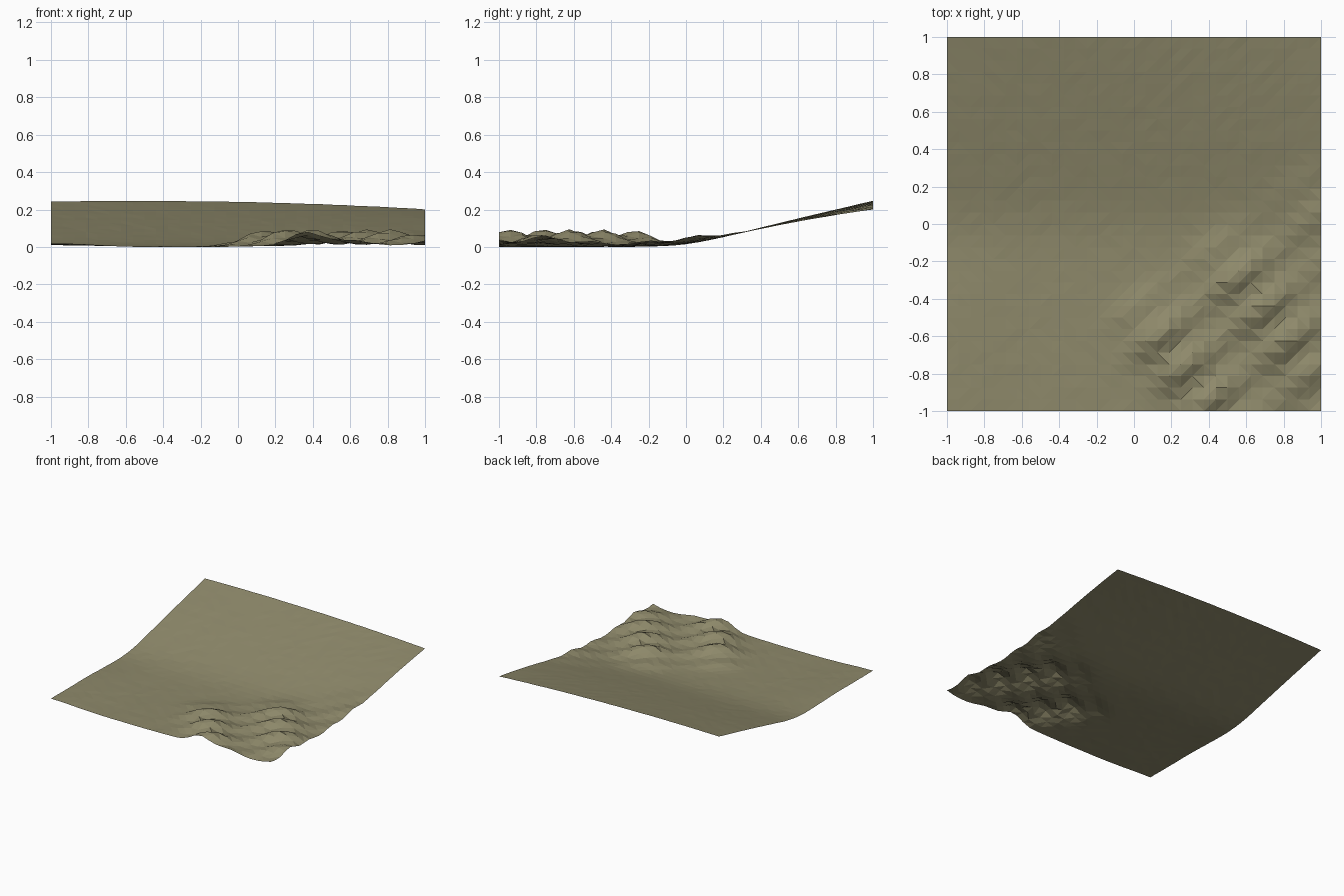
import bpy, bmesh, math, random

if "Cube" in bpy.data.objects:
    bpy.data.objects.remove(bpy.data.objects["Cube"])

random.seed(4)
N = 32  # cells per side


def ramp(a, b, t):
    t = min(1, max(0, (t - a) / (b - a)))
    return t * t * (3 - 2 * t)


def hillside(x, y):
    # long slope rising to the back, slightly lower on the right
    s = 0.08
    z = 0.26 * s * math.log(1 + math.exp(y / s))
    if y > 0:
        z -= y * y * (0.015 + 0.045 * ((x + 0.5) / 1.5) ** 2)
    # gentle lift at the front left corner
    return z + 0.018 * ramp(-0.5, -1, x) * ramp(0.1, -0.6, y)


def dunes(x, y):
    # u runs along the ripple crests, v across them towards the front right
    u = 0.8 * x + 0.6 * y
    v = 0.6 * x - 0.8 * y
    area = ramp(0.2, 0.62, v) * ramp(-0.62, -0.3, u)
    area *= 1 - 0.55 * ramp(1.0, 1.4, v)
    area *= 1 - 0.55 * ramp(0.4, 0.75, u)
    lump = 0.5 + 0.5 * math.cos(math.tau * (u - 0.28) / 0.53)
    ripple = math.cos(math.tau * (v - 0.77) / 0.22)
    return area * (0.018 + 0.052 * lump + (0.008 + 0.015 * lump) * ripple)


# terrain sheet
bm = bmesh.new()
bmesh.ops.create_grid(bm, x_segments=N, y_segments=N, size=1)
for v in bm.verts:
    x, y = v.co.x, v.co.y
    v.co.z = hillside(x, y) + dunes(x, y) + random.uniform(0, 0.002)
low = min(v.co.z for v in bm.verts)
for v in bm.verts:
    v.co.z -= low
bmesh.ops.triangulate(bm, faces=bm.faces[:])
bmesh.ops.recalc_face_normals(bm, faces=bm.faces[:])
if sum(f.normal.z for f in bm.faces) < 0:
    bmesh.ops.reverse_faces(bm, faces=bm.faces[:])
mesh = bpy.data.meshes.new("terrain")
bm.to_mesh(mesh)
bm.free()
terrain = bpy.data.objects.new("terrain", mesh)
bpy.context.collection.objects.link(terrain)

# dry grass colour
mat = bpy.data.materials.new("dry_grass")
mat.diffuse_color = (0.27, 0.25, 0.145, 1)
mat.use_nodes = True
mat.node_tree.nodes["Principled BSDF"].inputs["Base Color"].default_value = mat.diffuse_color
mesh.materials.append(mat)
